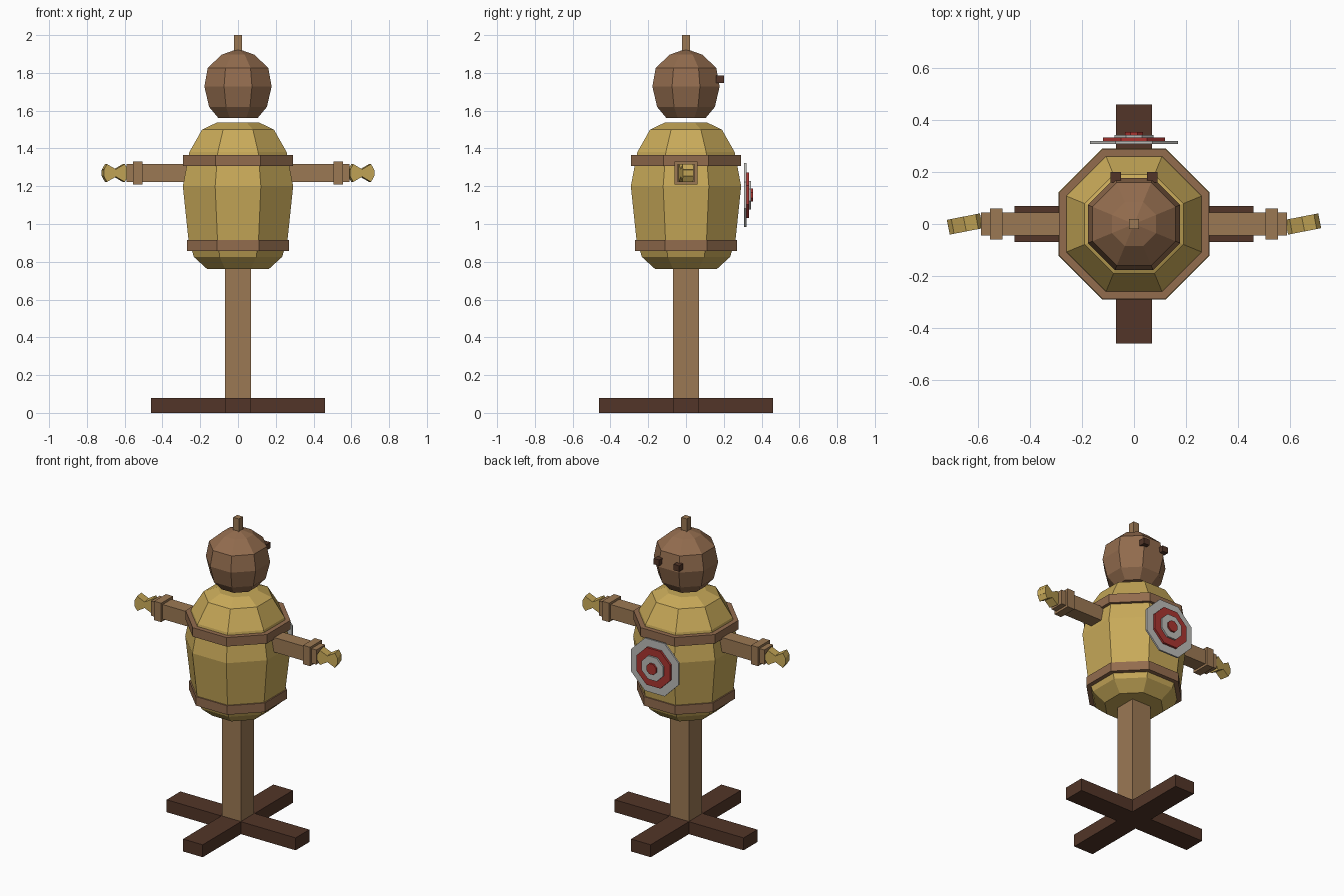
import bpy, bmesh, math
from mathutils import Matrix, Vector

if "Cube" in bpy.data.objects:
    bpy.data.objects.remove(bpy.data.objects["Cube"], do_unlink=True)


def material(name, rgb):
    m = bpy.data.materials.new(name)
    m.use_nodes = True
    m.diffuse_color = (*rgb, 1)
    m.node_tree.nodes["Principled BSDF"].inputs["Base Color"].default_value = (*rgb, 1)
    return m


STRAW = material("straw", (0.58, 0.40, 0.10))
WOOD = material("pole_wood", (0.33, 0.19, 0.088))
BROWN = material("head_brown", (0.29, 0.15, 0.076))
DARK = material("dark_wood", (0.085, 0.036, 0.021))
RED = material("target_red", (0.40, 0.035, 0.03))
PALE = material("target_pale", (0.5, 0.5, 0.48))


def finish(name, bm, mat):
    bmesh.ops.recalc_face_normals(bm, faces=bm.faces)
    mesh = bpy.data.meshes.new(name)
    bm.to_mesh(mesh)
    bm.free()
    mesh.materials.append(mat)
    ob = bpy.data.objects.new(name, mesh)
    bpy.context.scene.collection.objects.link(ob)
    return ob


def box(name, centre, size, mat):
    bm = bmesh.new()
    bmesh.ops.create_cube(bm, size=1, matrix=Matrix.Translation(centre) @ Matrix.Diagonal((*size, 1)))
    return finish(name, bm, mat)


def octagon_loft(name, profile, mat, matrix=Matrix()):
    """Eight-sided stack; profile holds (distance to flat side, height) pairs."""
    bm = bmesh.new()
    rings = []
    for r, z in profile:
        R = r / math.cos(math.pi / 8)
        angles = [math.pi / 8 + i * math.pi / 4 for i in range(8)]
        rings.append([bm.verts.new(matrix @ Vector((R * math.cos(a), R * math.sin(a), z))) for a in angles])
    for low, high in zip(rings, rings[1:]):
        for i in range(8):
            j = (i + 1) % 8
            bm.faces.new((low[i], low[j], high[j], high[i]))
    bm.faces.new(rings[0][::-1])
    bm.faces.new(rings[-1])
    return finish(name, bm, mat)


# Crossed foot beams and pole
box("foot_beam_across", (0, 0, 0.04), (0.92, 0.14, 0.08), DARK)
box("foot_beam_along", (0, 0, 0.04), (0.14, 0.92, 0.08), DARK)
box("pole", (0, 0, 0.46), (0.136, 0.136, 0.76), WOOD)

# Straw body with two straps
octagon_loft("body", [(0.165, 0.763), (0.233, 0.825), (0.262, 0.915), (0.292, 1.2),
                      (0.258, 1.38), (0.19, 1.5), (0.112, 1.537)], STRAW)
octagon_loft("lower_strap", [(0.27, 0.857), (0.27, 0.915)], BROWN)
octagon_loft("upper_strap", [(0.29, 1.307), (0.29, 1.365)], BROWN)

# Head, knob and eyes
octagon_loft("head", [(0.105, 1.562), (0.153, 1.62), (0.178, 1.728), (0.16, 1.827),
                      (0.085, 1.897), (0.02, 1.92)], BROWN)
box("head_knob", (0, 0, 1.95), (0.04, 0.04, 0.1), WOOD)
for side, s in (("left", 1), ("right", -1)):
    box(side + "_eye", (s * 0.071, 0.18, 1.766), (0.04, 0.04, 0.038), DARK)

# Arms, cuffs and crossed straw tufts; the second arm is the first turned half round
for side, s in (("left", 1), ("right", -1)):
    box(side + "_arm", (s * 0.395, 0, 1.27), (0.39, 0.09, 0.094), WOOD)
    box(side + "_cuff", (s * 0.531, 0, 1.27), (0.05, 0.12, 0.122), WOOD)
    bm = bmesh.new()
    turn = Matrix.Rotation(0 if s > 0 else math.pi, 4, "Z")
    place = turn @ Matrix.Translation((0.652, 0, 1.27)) @ Matrix.Rotation(math.radians(11), 4, "Z")
    for angle in (-30, 0, 30):
        bmesh.ops.create_cube(bm, size=1, matrix=place @ Matrix.Rotation(math.radians(angle), 4, "Y")
                              @ Matrix.Diagonal((0.13, 0.058, 0.034, 1)))
    finish(side + "_straw_hand", bm, STRAW)

# Stepped target plates on the +y side of the body
facing = Matrix.Translation((0, 0, 1.153)) @ Matrix.Rotation(-math.pi / 2, 4, "X")
for name, r, near, far, mat in (("target_outer", 0.17, 0.308, 0.319, PALE),
                                ("target_ring", 0.12, 0.319, 0.333, RED),
                                ("target_inner", 0.075, 0.333, 0.344, PALE),
                                ("target_centre", 0.034, 0.344, 0.355, RED)):
    octagon_loft(name, [(r, near), (r, far)], mat, facing)
